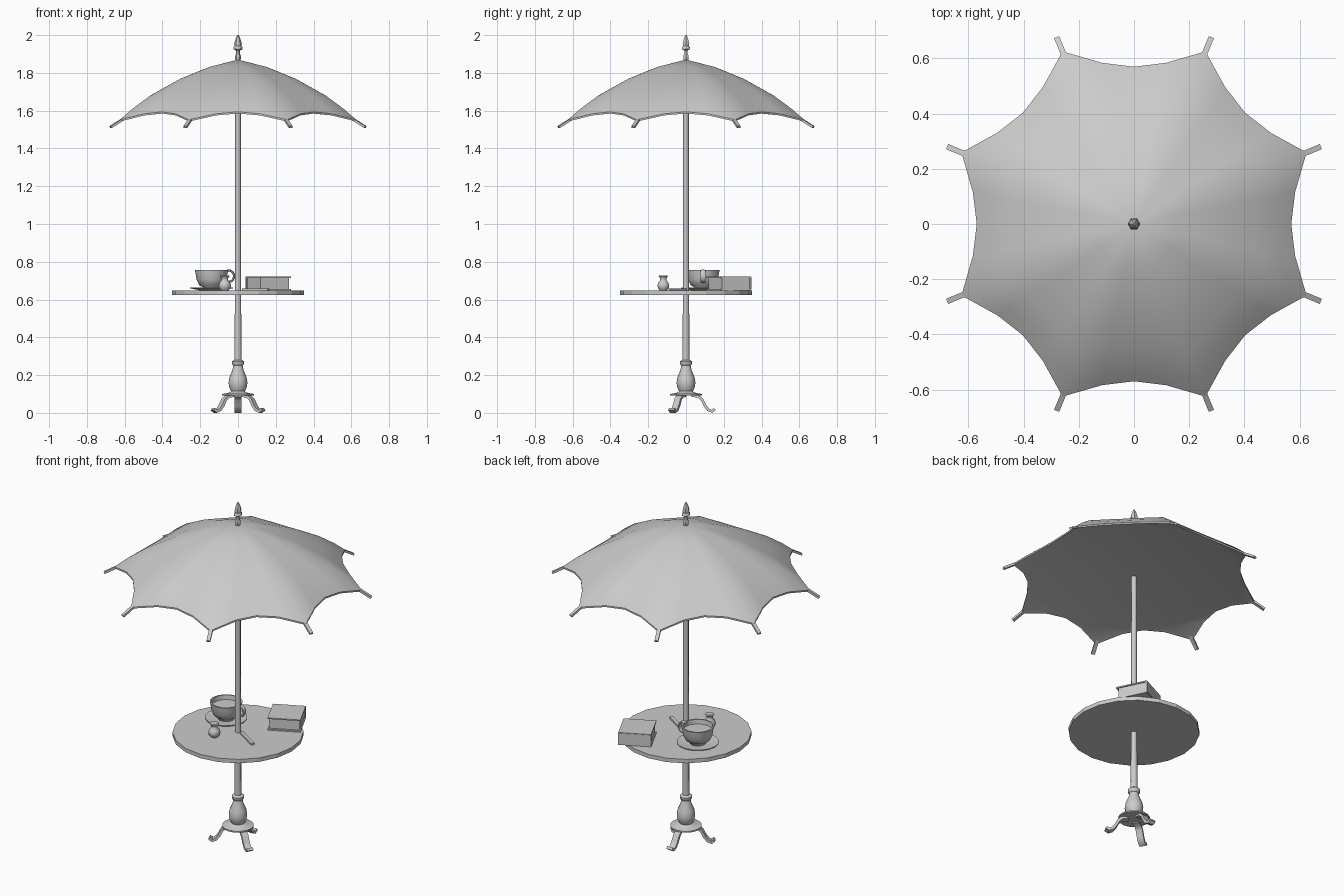
import bpy, bmesh, math
from mathutils import Vector, Matrix

if "Cube" in bpy.data.objects:
    bpy.data.objects.remove(bpy.data.objects["Cube"])

grey = bpy.data.materials.new("light_grey")
grey.diffuse_color = (0.6, 0.6, 0.6, 1)
grey.use_nodes = True
grey.node_tree.nodes["Principled BSDF"].inputs["Base Color"].default_value = grey.diffuse_color


def finish(name, bm, smooth=None):
    bmesh.ops.recalc_face_normals(bm, faces=bm.faces)
    me = bpy.data.meshes.new(name)
    bm.to_mesh(me)
    bm.free()
    me.materials.append(grey)
    ob = bpy.data.objects.new(name, me)
    bpy.context.collection.objects.link(ob)
    if smooth:
        bpy.ops.object.select_all(action='DESELECT')
        ob.select_set(True)
        bpy.context.view_layer.objects.active = ob
        bpy.ops.object.shade_smooth_by_angle(angle=math.radians(smooth))
    return ob


def skin(bm, rings):
    for a, b in zip(rings, rings[1:]):
        n = len(a)
        for i in range(n):
            bm.faces.new((a[i], a[(i + 1) % n], b[(i + 1) % n], b[i]))


def lathe(name, profile, sides, x=0, y=0, smooth=45):
    """Turned part from (radius, height) points, capped at both ends."""
    bm = bmesh.new()
    rings = []
    for r, z in profile:
        rings.append([bm.verts.new((x + r * math.cos(math.tau * i / sides),
                                    y + r * math.sin(math.tau * i / sides), z))
                      for i in range(sides)])
    skin(bm, rings)
    bm.faces.new(rings[0])
    bm.faces.new(rings[-1])
    return finish(name, bm, smooth)


def strip(name, path, width, thick, angle):
    """Flat bar following (radius, height) points in a vertical plane."""
    bm = bmesh.new()
    rot = Matrix.Rotation(angle, 3, 'Z')
    rings = []
    for i, (r, z) in enumerate(path):
        p0, p1 = path[max(i - 1, 0)], path[min(i + 1, len(path) - 1)]
        t = Vector((p1[0] - p0[0], 0, p1[1] - p0[1])).normalized()
        n = Vector((-t.z, 0, t.x)) * thick / 2
        w = Vector((0, width / 2, 0))
        c = Vector((r, 0, z))
        rings.append([bm.verts.new(rot @ (c + d)) for d in (n + w, n - w, -n - w, -n + w)])
    skin(bm, rings)
    bm.faces.new(rings[0])
    bm.faces.new(rings[-1])
    return finish(name, bm, 40)


def box(name, size, centre, angle):
    bm = bmesh.new()
    m = Matrix.Translation(centre) @ Matrix.Rotation(angle, 4, 'Z') @ Matrix.Diagonal((*size, 1))
    bmesh.ops.create_cube(bm, size=1, matrix=m)
    return finish(name, bm)


# Canopy: eight scalloped panels, closed by a flat underside
N = 32
SCALLOP = {0: 1.0, 1: 0.88, 2: 0.842, 3: 0.88}
bm = bmesh.new()
rings = []
for t, z in ((0.24, 1.832), (0.5, 1.765), (0.76, 1.672), (0.9, 1.607), (1.0, 1.552), (1.0, 1.543)):
    ring = []
    for i in range(N):
        s = SCALLOP[i % 4]
        # scallop deepens toward the edge; panel middles start as a flat octagon
        s = (0.93 if i % 4 == 2 else 0.95 if i % 2 else 1) * (1 - t ** 2) + s * t ** 2
        a = math.tau * (i + 2) / N
        lift = 0.042 * t ** 4 * (1 - SCALLOP[i % 4]) / 0.158
        ring.append(bm.verts.new((0.677 * t * s * math.cos(a), 0.677 * t * s * math.sin(a), z + lift)))
    rings.append(ring)
under = [bm.verts.new((0.56 * math.cos(math.tau * (i + 2) / N),
                       0.56 * math.sin(math.tau * (i + 2) / N), 1.585)) for i in range(N)]
skin(bm, rings + [under])
bm.faces.new(under)
apex = bm.verts.new((0, 0, 1.87))
for i in range(N):
    bm.faces.new((apex, rings[0][i], rings[0][(i + 1) % N]))
finish("canopy", bm, 35)

# Rib tips
for i in range(8):
    strip(f"rib_tip_{i + 1}", [(0.64, 1.566), (0.73, 1.513)], 0.02, 0.012, math.tau * (i + 0.5) / 8)

# Finial, pole and turned base
lathe("finial", [(0.012, 1.86), (0.016, 1.88), (0.016, 1.89), (0.01, 1.9), (0.01, 1.918), (0.023, 1.925),
                 (0.023, 1.937), (0.018, 1.942), (0.02, 1.955), (0.013, 1.98), (0.004, 2.0)], 6)
lathe("pole", [(0.02, 0.25), (0.016, 0.64), (0.015, 1.6)], 8)
lathe("base_column", [(0.085, 0.092), (0.085, 0.1), (0.05, 0.106), (0.036, 0.115), (0.046, 0.135), (0.05, 0.16),
                      (0.045, 0.19), (0.03, 0.225), (0.025, 0.25), (0.033, 0.258), (0.033, 0.272),
                      (0.022, 0.28)], 16)

# Three curved legs
for i in range(3):
    strip(f"leg_{i + 1}", [(0.03, 0.092), (0.065, 0.088), (0.085, 0.07), (0.1, 0.04), (0.118, 0.016),
                           (0.138, 0.008), (0.153, 0.02)], 0.037, 0.015, math.pi / 2 + math.tau * i / 3)

# Table top
lathe("table_top", [(0.35, 0.625), (0.35, 0.648)], 20, smooth=None)

# Cup with handle, saucer and drink
cx, cy = -0.14, 0.09
lathe("saucer", [(0.06, 0.648), (0.114, 0.66), (0.114, 0.664), (0.06, 0.655)], 16, cx, cy)
lathe("cup", [(0.042, 0.653), (0.046, 0.665), (0.066, 0.678), (0.079, 0.705), (0.084, 0.735), (0.088, 0.756),
              (0.08, 0.756), (0.077, 0.73)], 16, cx, cy)
bm = bmesh.new()
rings = []
for i in range(13):
    a = math.radians(-130 + 260 * i / 12)
    c = Vector((cx + 0.093 + 0.026 * math.cos(a), cy, 0.724 + 0.03 * math.sin(a)))
    out = Vector((math.cos(a), 0, math.sin(a)))
    rings.append([bm.verts.new(c + out * 0.006 * math.cos(b) + Vector((0, 0.014 * math.sin(b), 0)))
                  for b in (math.tau * k / 6 for k in range(6))])
skin(bm, rings)
bm.faces.new(rings[0])
bm.faces.new(rings[-1])
finish("cup_handle", bm, 60)

# Small shaker
lathe("shaker", [(0.02, 0.648), (0.03, 0.66), (0.033, 0.675), (0.028, 0.69), (0.017, 0.703), (0.018, 0.713),
                 (0.026, 0.724), (0.022, 0.728)], 10, -0.07, -0.12)

# Spoon lying by the pole
box("spoon", (0.16, 0.02, 0.01), (0.095, -0.05, 0.654), math.radians(-33))

# Book: two covers, inset pages, spine at the back
rot = math.radians(26)
bc = Vector((0.16, 0.225, 0))
back = Vector((-math.sin(rot), math.cos(rot), 0))
box("book_cover_bottom", (0.178, 0.18, 0.007), bc + Vector((0, 0, 0.6525)), rot)
box("book_cover_top", (0.178, 0.18, 0.007), bc + Vector((0, 0, 0.7185)), rot)
box("book_pages", (0.166, 0.16, 0.06), bc + back * 0.002 + Vector((0, 0, 0.6855)), rot)
box("book_spine", (0.178, 0.01, 0.066), bc + back * 0.087 + Vector((0, 0, 0.6855)), rot)
